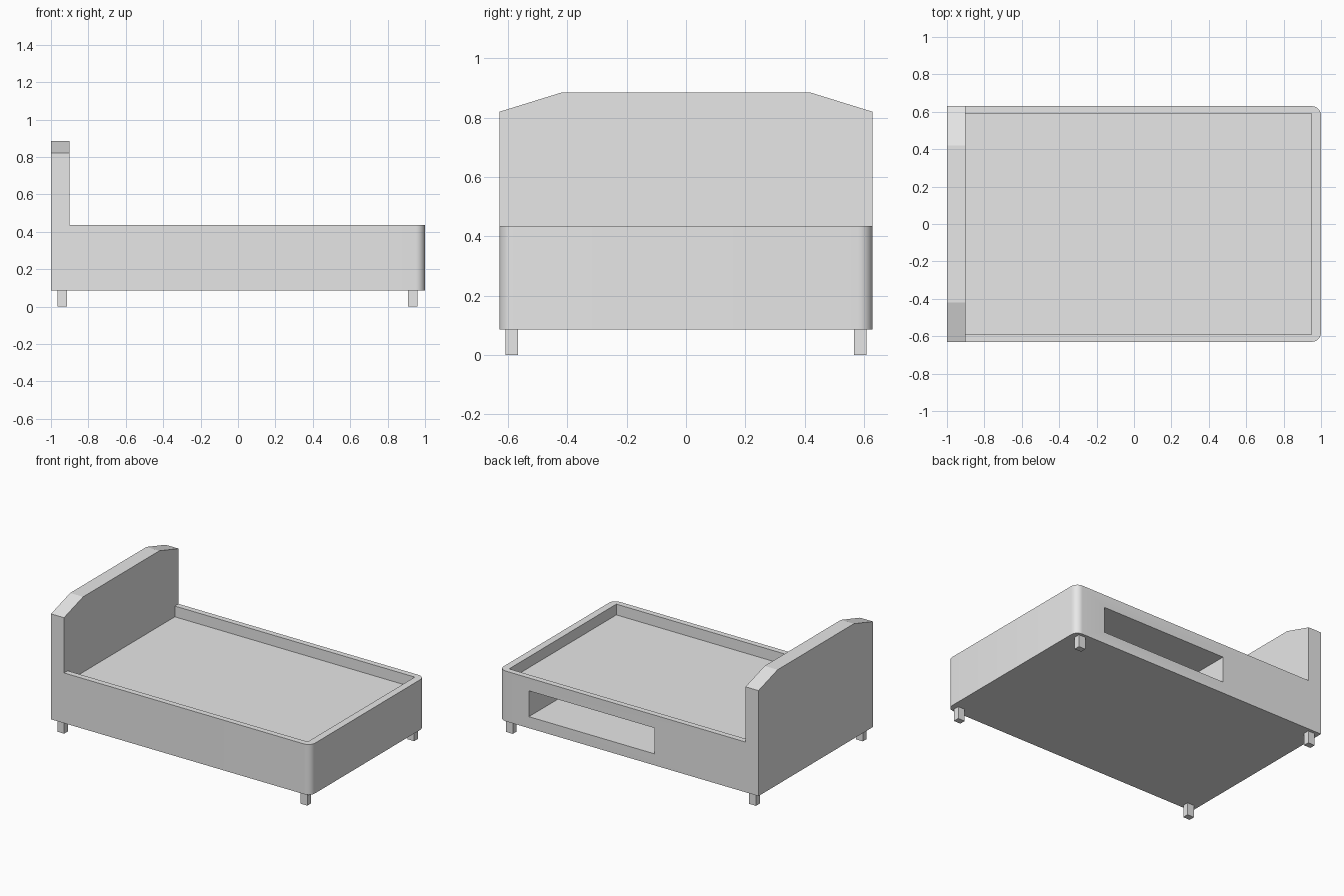
import bpy
import bmesh
import math
from mathutils import Vector

default = bpy.data.objects.get("Cube")
if default:
    bpy.data.objects.remove(default, do_unlink=True)

# Material
grey = bpy.data.materials.new("plain grey")
grey.use_nodes = True
grey.diffuse_color = (0.8, 0.8, 0.8, 1)
grey.node_tree.nodes["Principled BSDF"].inputs["Base Color"].default_value = (0.8, 0.8, 0.8, 1)


def prism(name, outline, direction):
    """Solid made by extruding a flat outline along a direction."""
    bm = bmesh.new()
    face = bm.faces.new([bm.verts.new(p) for p in outline])
    new = bmesh.ops.extrude_face_region(bm, geom=[face])["geom"]
    verts = [v for v in new if isinstance(v, bmesh.types.BMVert)]
    bmesh.ops.translate(bm, verts=verts, vec=Vector(direction))
    bmesh.ops.recalc_face_normals(bm, faces=bm.faces)
    mesh = bpy.data.meshes.new(name)
    bm.to_mesh(mesh)
    bm.free()
    obj = bpy.data.objects.new(name, mesh)
    bpy.context.collection.objects.link(obj)
    mesh.materials.append(grey)
    return obj


def box(name, x0, x1, y0, y1, z0, z1):
    outline = [(x0, y0, z0), (x1, y0, z0), (x1, y1, z0), (x0, y1, z0)]
    return prism(name, outline, (0, 0, z1 - z0))


def combine(target, other, operation):
    """Apply a boolean and discard the helper solid."""
    mod = target.modifiers.new(operation.lower(), 'BOOLEAN')
    mod.operation, mod.solver, mod.object = operation, 'EXACT', other
    bpy.context.view_layer.objects.active = target
    bpy.ops.object.modifier_apply(modifier=mod.name)
    bpy.data.objects.remove(other, do_unlink=True)


HALF = 0.63     # half width of the bed
BASE = 0.085    # underside of the frame
RIM = 0.435     # top of the side rails
HEAD = -0.9     # inner face of the headboard

# Frame: plan outline with rounded corners at the foot end
radius = 0.05
plan = [(-1, HALF, BASE), (-1, -HALF, BASE)]
for side, start in ((-1, -90), (1, 0)):
    for i in range(9):
        a = math.radians(start + i * 90 / 8)
        plan.append((1 - radius + radius * math.cos(a),
                     side * (HALF - radius) + radius * math.sin(a), BASE))
frame = prism("bed_frame", plan, (0, 0, RIM - BASE))

# Headboard with sloping shoulders, joined to the frame
profile = [(-HALF, BASE), (HALF, BASE), (HALF, 0.82),
           (0.42, 0.885), (-0.42, 0.885), (-HALF, 0.82)]
headboard = prism("headboard", [(-1, y, z) for y, z in profile], (HEAD + 1, 0, 0))
combine(frame, headboard, 'UNION')

# Mattress recess and the storage opening in the back rail
recess = box("mattress_recess", HEAD, 0.95, -0.59, 0.59, 0.36, 0.6)
combine(frame, recess, 'DIFFERENCE')
opening = box("storage_opening", -0.2, 0.77, 0.03, 0.8, 0.165, 0.345)
combine(frame, opening, 'DIFFERENCE')

bpy.ops.object.select_all(action='DESELECT')
frame.select_set(True)
bpy.context.view_layer.objects.active = frame
# Flat chamfers stay crisp, only the foot corners are smoothed
bpy.ops.object.shade_smooth_by_angle(angle=math.radians(15))

# Legs
for end, x in (("head", -0.94), ("foot", 0.935)):
    for side, y in (("right", -0.588), ("left", 0.588)):
        box(f"{end}_{side}_leg", x - 0.026, x + 0.026, y - 0.021, y + 0.021, 0, BASE)
